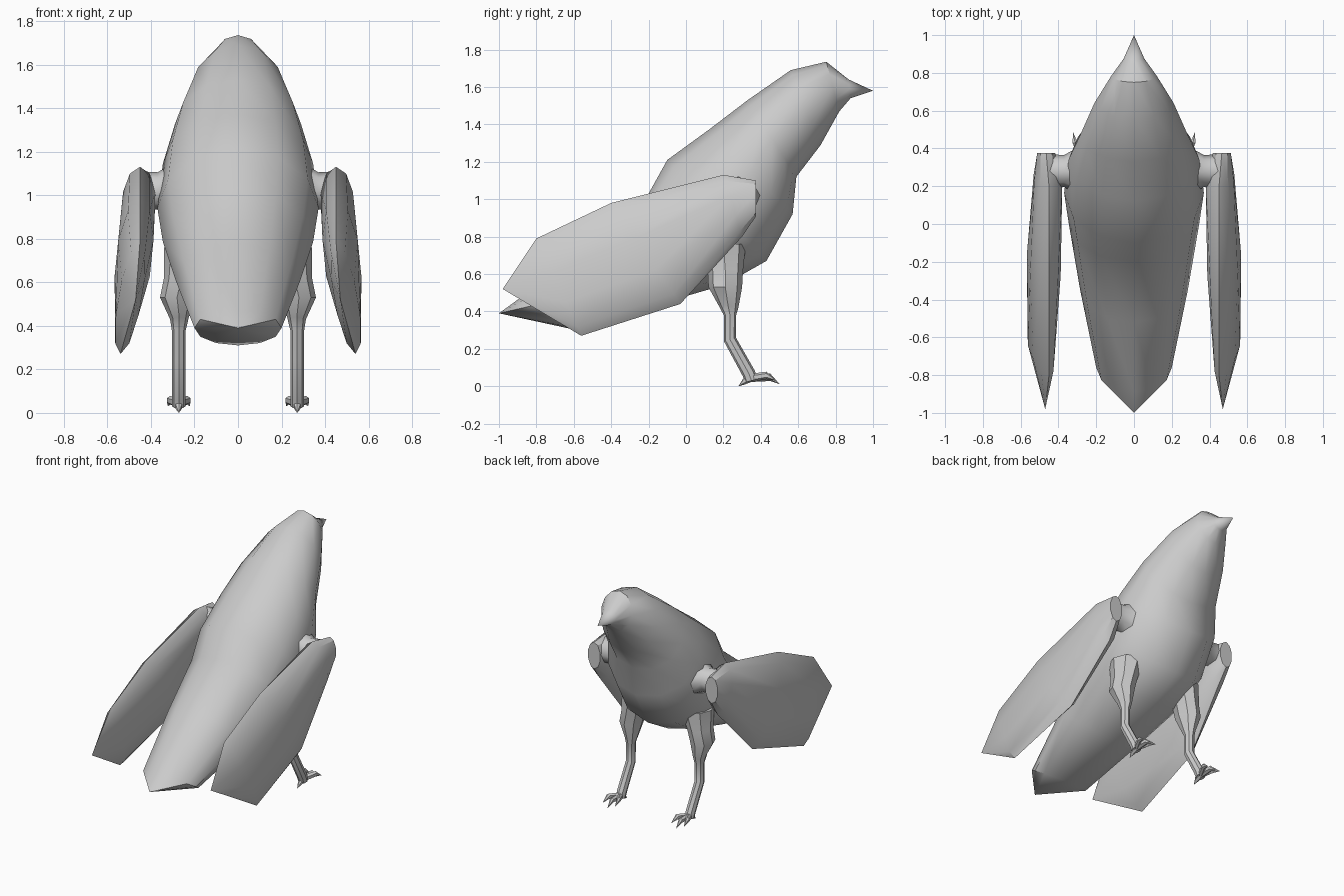
import bpy, bmesh, math
from mathutils import Vector

if "Cube" in bpy.data.objects:
    bpy.data.objects.remove(bpy.data.objects["Cube"])


def loft(name, rings, sides, mirror=False, angle=35):
    """Skin oval rings (top point, bottom point, half width); width 0 makes a point."""
    bm = bmesh.new()
    loops = []
    for top, bottom, w in rings:
        top, bottom = Vector(top), Vector(bottom)
        mid, axis = (top + bottom) / 2, (top - bottom) / 2
        if w == 0:
            loops.append([bm.verts.new(mid)])
            continue
        loop = []
        for i in range(sides):
            a = 2 * math.pi * i / sides
            loop.append(bm.verts.new(mid + axis * math.cos(a) + Vector((w * math.sin(a), 0, 0))))
        loops.append(loop)
    for a, b in zip(loops, loops[1:]):
        for i in range(sides):
            j = (i + 1) % sides
            if len(a) == 1:
                bm.faces.new((a[0], b[j], b[i]))
            elif len(b) == 1:
                bm.faces.new((a[i], a[j], b[0]))
            else:
                bm.faces.new((a[i], a[j], b[j], b[i]))
    for loop in (loops[0], loops[-1]):
        if len(loop) > 2:
            bm.faces.new(loop)
    bmesh.ops.recalc_face_normals(bm, faces=bm.faces)
    mesh = bpy.data.meshes.new(name)
    bm.to_mesh(mesh)
    bm.free()
    for p in mesh.polygons:
        p.use_smooth = True
    mesh.set_sharp_from_angle(angle=math.radians(angle))
    ob = bpy.data.objects.new(name, mesh)
    bpy.context.collection.objects.link(ob)
    if mirror:
        ob.modifiers.new("Mirror", 'MIRROR')
    return ob


def oval(x, y, z, dy, dz, w):
    """Ring centred on a point, with half height vector (dy, dz)."""
    return ((x, y + dy, z + dz), (x, y - dy, z - dz), w)


# Body from beak to tail: top (y, z), bottom (y, z), half width
profile = [
    (1.00, 1.58, 1.00, 1.58, 0),
    (0.87, 1.64, 0.88, 1.54, 0.055),
    (0.75, 1.735, 0.82, 1.47, 0.12),
    (0.56, 1.69, 0.72, 1.29, 0.21),
    (0.33, 1.53, 0.59, 1.12, 0.29),
    (0.12, 1.37, 0.57, 0.92, 0.345),
    (-0.10, 1.21, 0.43, 0.67, 0.37),
    (-0.20, 1.03, 0.20, 0.54, 0.345),
    (-0.52, 0.78, -0.18, 0.43, 0.285),
    (-0.89, 0.47, -0.63, 0.31, 0.20),
    (-1.00, 0.39, -1.00, 0.39, 0),
]
loft("body", [((0, a, b), (0, c, d), w) for a, b, c, d, w in profile], 12)

# Folded wings, lower edge flared outwards
loft("wing", [
    ((0.465, 0.375, 1.10), (0.465, 0.375, 0.91), 0.05),
    ((0.45, 0.20, 1.13), (0.46, 0.30, 0.80), 0.078),
    ((0.45, -0.40, 0.98), (0.505, -0.03, 0.44), 0.085),
    ((0.45, -0.80, 0.79), (0.54, -0.56, 0.27), 0.055),
    ((0.47, -0.98, 0.52), (0.47, -0.98, 0.52), 0),
], 10, mirror=True)

# Shoulder joining wing to body: ring planes face sideways, so no x width
bm = bmesh.new()
loops = [[bm.verts.new((x, 0.28 + r * math.cos(k * math.pi / 4),
                        1.02 + r * math.sin(k * math.pi / 4))) for k in range(8)]
         for x, r in ((0.29, 0.13), (0.37, 0.085), (0.46, 0.09))]
for a, b in zip(loops, loops[1:]):
    for i in range(8):
        bm.faces.new((a[i], a[(i + 1) % 8], b[(i + 1) % 8], b[i]))
bmesh.ops.recalc_face_normals(bm, faces=bm.faces)
me = bpy.data.meshes.new("shoulder")
bm.to_mesh(me)
bm.free()
for p in me.polygons:
    p.use_smooth = True
shoulder = bpy.data.objects.new("shoulder", me)
bpy.context.collection.objects.link(shoulder)
shoulder.modifiers.new("Mirror", 'MIRROR')

# Feathered thigh and thin lower leg
loft("leg", [
    oval(0.23, 0.20, 0.76, 0.12, 0, 0.11),
    oval(0.26, 0.21, 0.62, 0.095, 0, 0.08),
    oval(0.28, 0.21, 0.53, 0.09, 0, 0.078),
    oval(0.27, 0.225, 0.43, 0.055, -0.01, 0.042),
    oval(0.272, 0.235, 0.38, 0.033, 0, 0.032),
    oval(0.272, 0.235, 0.25, 0.032, 0.01, 0.032),
    oval(0.272, 0.335, 0.07, 0.032, 0.015, 0.032),
    oval(0.272, 0.35, 0.03, 0.035, 0.01, 0.03),
], 8, mirror=True)

# Toes: (name, knuckle, tip)
toes = [
    ("middle_toe", (0.272, 0.45, 0.048), (0.272, 0.50, 0.012)),
    ("outer_toe", (0.312, 0.43, 0.058), (0.322, 0.485, 0.03)),
    ("inner_toe", (0.232, 0.43, 0.058), (0.222, 0.485, 0.03)),
    ("back_toe", (0.272, 0.31, 0.028), (0.272, 0.28, 0.0)),
]
for name, knuckle, tip in toes:
    loft(name, [
        oval(0.272, 0.35, 0.045, 0, 0.022, 0.022),
        oval(*knuckle, 0, 0.02, 0.016),
        (tip, tip, 0),
    ], 6, mirror=True)
